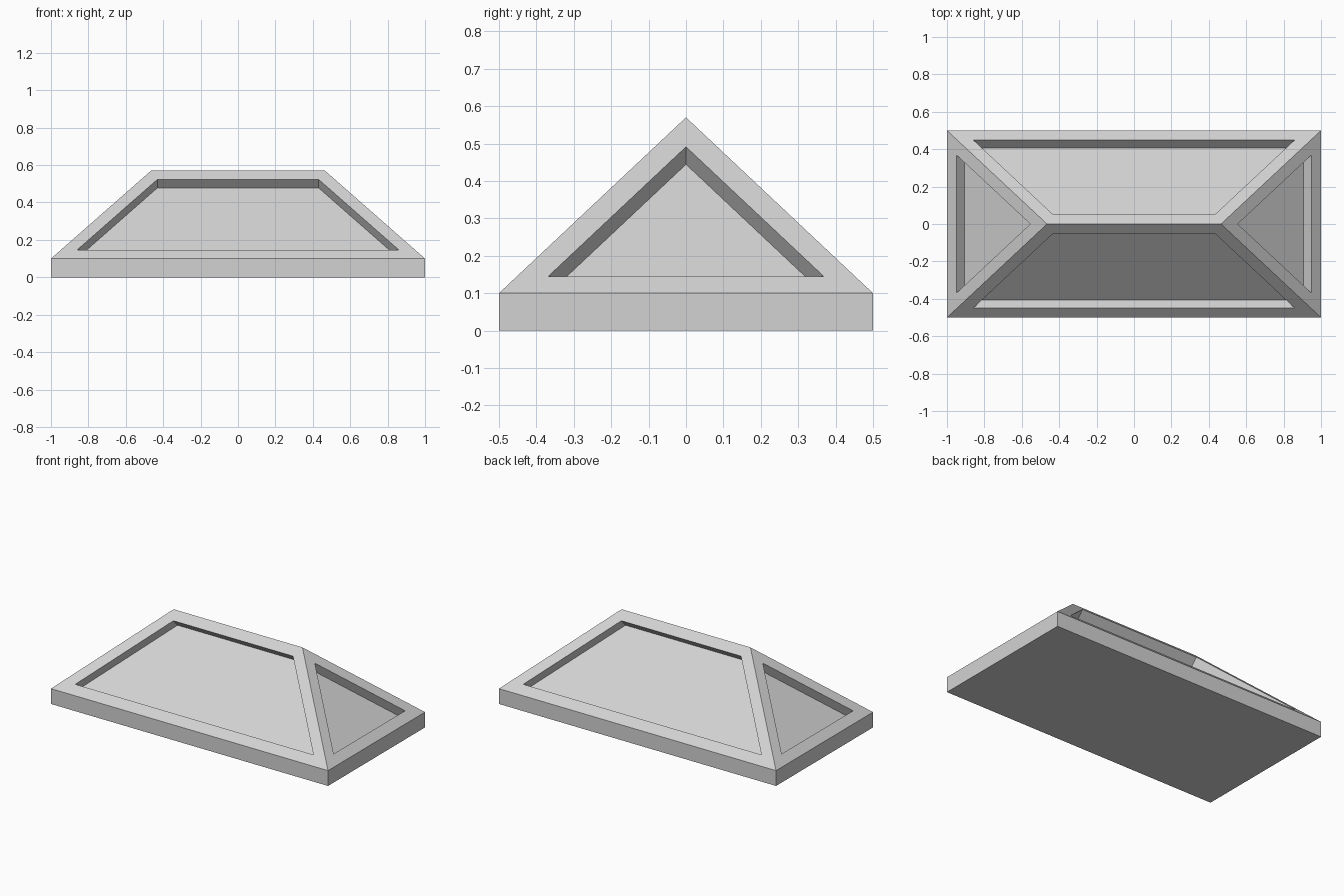
import bpy
import bmesh

# Remove the default cube
cube = bpy.data.objects.get("Cube")
if cube:
    bpy.data.objects.remove(cube, do_unlink=True)

# Sizes
HALF_X, HALF_Y = 1.0, 0.5
EAVE, PEAK, RIDGE_X = 0.1, 0.57, 0.465
RIM, RECESS = 0.0685, 0.0625

# Single light grey material
grey = bpy.data.materials.new("light grey")
grey.use_nodes = True
colour = (0.65, 0.65, 0.65, 1)
grey.diffuse_color = colour
grey.node_tree.nodes["Principled BSDF"].inputs["Base Color"].default_value = colour

bm = bmesh.new()


def corner_ring(z):
    """Rectangle of corners at height z, anticlockwise from front right."""
    signs = ((-1, -1), (1, -1), (1, 1), (-1, 1))
    return [bm.verts.new((sx * HALF_X, sy * HALF_Y, z)) for sx, sy in signs]


# Base slab: underside and four upright edges
low, eave = corner_ring(0), corner_ring(EAVE)
bm.faces.new(low[::-1])
for i in range(4):
    j = (i + 1) % 4
    bm.faces.new((low[i], low[j], eave[j], eave[i]))

# Hipped slopes meeting at the ridge
ridge = [bm.verts.new((s * RIDGE_X, 0, PEAK)) for s in (-1, 1)]
slopes = [
    bm.faces.new((eave[0], eave[1], ridge[1], ridge[0])),
    bm.faces.new((eave[1], eave[2], ridge[1])),
    bm.faces.new((eave[2], eave[3], ridge[0], ridge[1])),
    bm.faces.new((eave[3], eave[0], ridge[0])),
]
bm.normal_update()

# Frame each slope, then sink its panel straight in along the slope normal
bmesh.ops.inset_individual(bm, faces=slopes, thickness=RIM, use_even_offset=True)
bm.normal_update()
for panel in slopes:
    normal = panel.normal.copy()
    sunk = bmesh.ops.extrude_discrete_faces(bm, faces=[panel])["faces"][0]
    rim_verts = list(panel.verts) if panel.is_valid else None
    for v in sunk.verts:
        v.co -= normal * RECESS

mesh = bpy.data.meshes.new("hipped_roof")
bm.to_mesh(mesh)
bm.free()
mesh.materials.append(grey)
roof = bpy.data.objects.new("hipped_roof", mesh)
bpy.context.collection.objects.link(roof)
